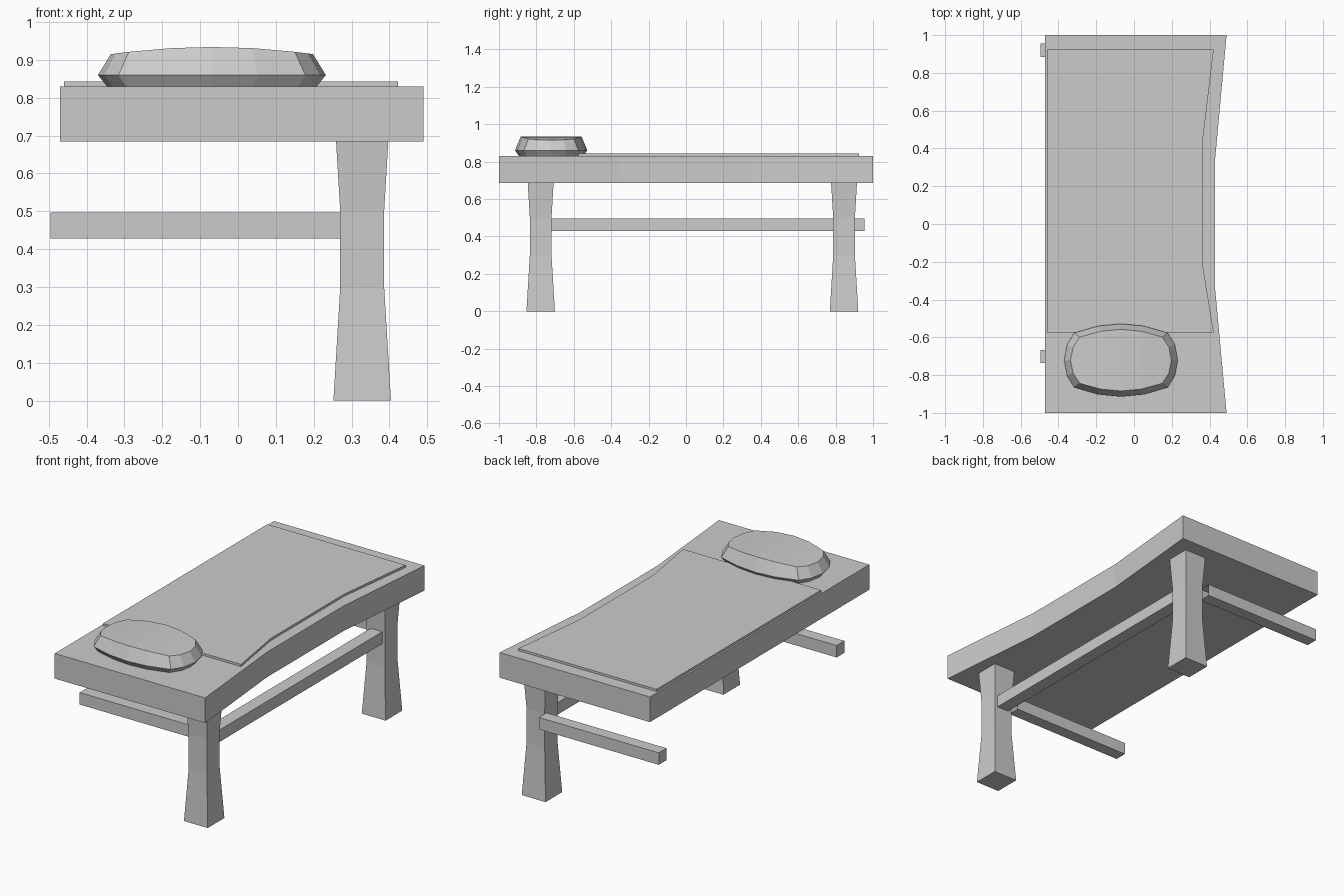
import bpy, bmesh

if "Cube" in bpy.data.objects:
    bpy.data.objects.remove(bpy.data.objects["Cube"])


def finish(name, bm):
    bmesh.ops.recalc_face_normals(bm, faces=bm.faces)
    me = bpy.data.meshes.new(name)
    bm.to_mesh(me)
    bm.free()
    ob = bpy.data.objects.new(name, me)
    bpy.context.collection.objects.link(ob)
    return ob


def loft(name, rings, cap_start=True, cap_end=True):
    """Join equal-length rings of points with quads."""
    bm = bmesh.new()
    vs = [[bm.verts.new(p) for p in r] for r in rings]
    n = len(rings[0])
    for a, b in zip(vs, vs[1:]):
        for i in range(n):
            j = (i + 1) % n
            bm.faces.new((a[i], a[j], b[j], b[i]))
    if cap_start:
        bm.faces.new(vs[0][::-1])
    if cap_end:
        bm.faces.new(vs[-1])
    return finish(name, bm)


def slab(name, outline, z0, z1):
    return loft(name, [[(x, y, z) for x, y in outline] for z in (z0, z1)])


def rect(x0, x1, y0, y1):
    return [(x0, y0), (x1, y0), (x1, y1), (x0, y1)]


# Bed frame and sheet, each with a waisted right edge
slab("bed_frame", [(-0.47, -1), (0.49, -1), (0.43, -0.35), (0.43, 0.35),
                   (0.49, 1), (-0.47, 1)], 0.685, 0.83)
slab("sheet", [(-0.46, -0.575), (0.422, -0.575), (0.365, -0.225),
               (0.365, 0.45), (0.422, 0.925), (-0.46, 0.925)], 0.83, 0.843)

# Waisted legs, each with a side rail running to the left
LEG_X = 0.328
LEG_PROFILE = [(0.0, 0.076), (0.3, 0.058), (0.5, 0.058), (0.685, 0.069)]
RAIL_Z = (0.428, 0.497)
for side, y in (("front", -0.777), ("back", 0.845)):
    loft(side + "_leg", [[(px, py, z) for px, py in
                          rect(LEG_X - h, LEG_X + h, y - h, y + h)]
                         for z, h in LEG_PROFILE])
    ry = y + 0.075
    section = [(ry - 0.035, RAIL_Z[0]), (ry + 0.035, RAIL_Z[0]),
               (ry + 0.035, RAIL_Z[1]), (ry - 0.035, RAIL_Z[1])]
    loft(side + "_side_rail", [[(x, sy, sz) for sy, sz in section]
                               for x in (-0.495, 0.27)], cap_end=False)

# Long rail between the legs
slab("long_rail", rect(0.295, 0.37, -0.72, 0.787), *RAIL_Z)

# Pillow: rounded outline mirrored from one quarter, stacked in three rings
quarter = [(1, 0), (0.95, 0.42), (0.82, 0.75), (0.4, 0.94), (0, 1)]
half = quarter + [(-x, y) for x, y in quarter[-2::-1]]
outline = half + [(x, -y) for x, y in half[-2:0:-1]]
CX, CY = -0.069, -0.721


def pillow_ring(a, b, z, rise=0.0):
    return [(CX + a * x, CY + b * y, z + rise * (1 - x * x)) for x, y in outline]


bm = bmesh.new()
rings = [[bm.verts.new(p) for p in r] for r in (
    pillow_ring(0.277, 0.172, 0.83),
    pillow_ring(0.301, 0.193, 0.86),
    pillow_ring(0.267, 0.163, 0.915, 0.019))]
n = len(outline)
for lo, hi in zip(rings, rings[1:]):
    for i in range(n):
        j = (i + 1) % n
        bm.faces.new((lo[i], lo[j], hi[j], hi[i]))
bm.faces.new(rings[0][::-1])
# Gently arched top made of strips running front to back
top = rings[-1]
for i in range(n // 2):
    strip = [top[i], top[i + 1], top[-(i + 1)], top[-i]]
    bm.faces.new(list(dict.fromkeys(strip)))
finish("pillow", bm)
